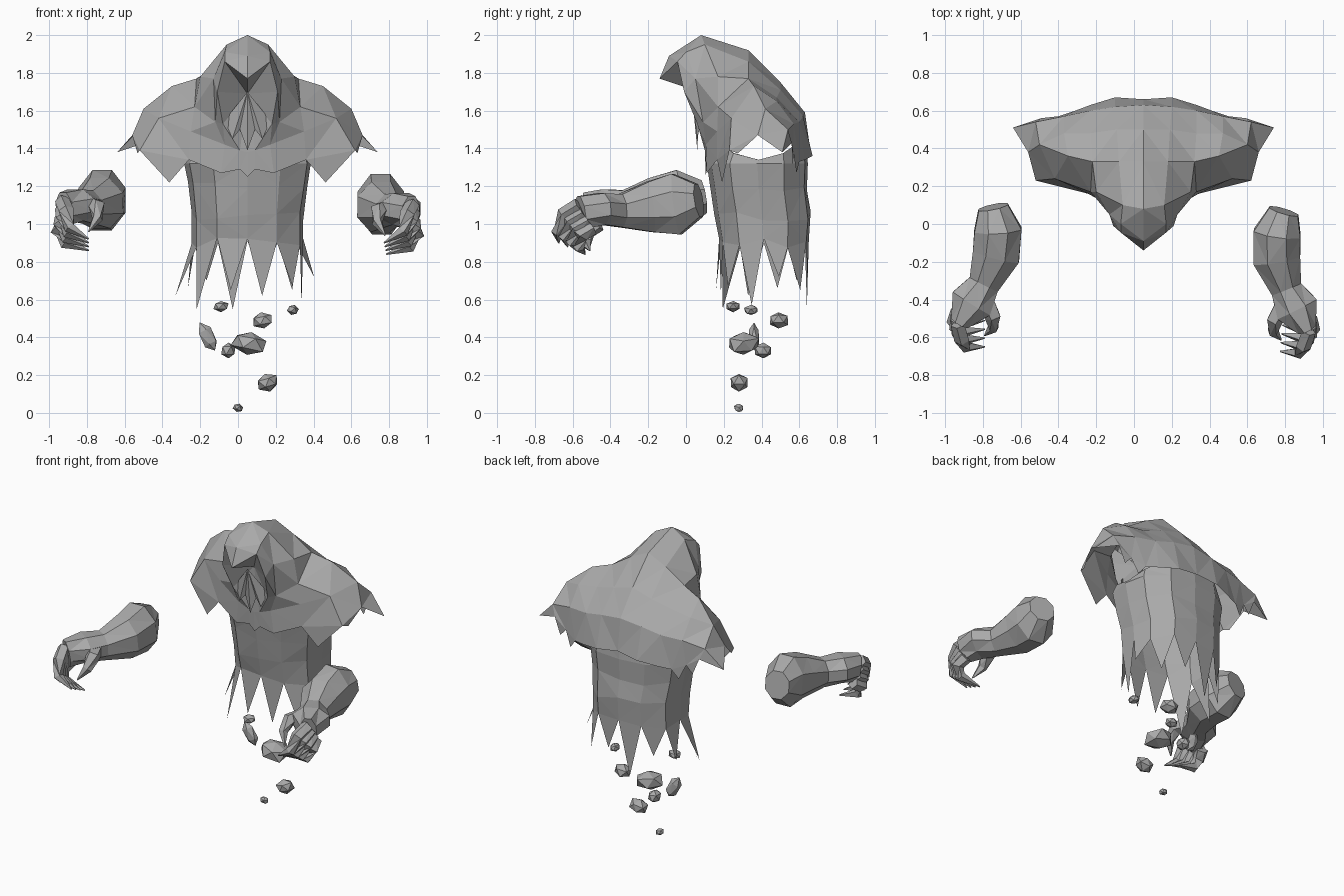
import bpy, bmesh, math, random
from mathutils import Vector, Matrix

random.seed(4)
if "Cube" in bpy.data.objects:
    bpy.data.objects.remove(bpy.data.objects["Cube"], do_unlink=True)

GREY = (0.4, 0.4, 0.4, 1)
stone = bpy.data.materials.new("weathered grey")
stone.use_nodes = True
stone.diffuse_color = GREY
stone.node_tree.nodes["Principled BSDF"].inputs["Base Color"].default_value = GREY

CENTRE = 0.05  # the body's own plane of symmetry


def finish(name, bm, inside, mirrored=False):
    """Turn a bmesh into a flat shaded object facing away from a point inside it."""
    bmesh.ops.remove_doubles(bm, verts=bm.verts, dist=0.001)
    bmesh.ops.triangulate(bm, faces=bm.faces)
    bmesh.ops.recalc_face_normals(bm, faces=bm.faces)
    core = Vector(inside)
    if sum(f.calc_area() * f.normal.dot(f.calc_center_median() - core) for f in bm.faces) < 0:
        bmesh.ops.reverse_faces(bm, faces=bm.faces)
    mesh = bpy.data.meshes.new(name)
    bm.to_mesh(mesh)
    bm.free()
    mesh.materials.append(stone)
    obj = bpy.data.objects.new(name, mesh)
    bpy.context.collection.objects.link(obj)
    if mirrored:
        obj.location.x = CENTRE
        mod = obj.modifiers.new("mirror", 'MIRROR')
        mod.merge_threshold = 0.002


def bridge(bm, rows, closed=False):
    """Join rows of vertices with quads."""
    for a, b in zip(rows, rows[1:]):
        n = len(a)
        for i in range(n if closed else n - 1):
            j = (i + 1) % n
            bm.faces.new((a[i], a[j], b[j], b[i]))


def tube(bm, path, widths, heights, sides, place):
    """Loft a closed tapering tube along a path."""
    pts = [Vector(p) for p in path]
    rings = []
    for i, p in enumerate(pts):
        axis = (pts[min(i + 1, len(pts) - 1)] - pts[max(i - 1, 0)]).normalized()
        up = Vector((0, 0, 1)) if abs(axis.z) < 0.8 else Vector((0, -1, 0))
        side = axis.cross(up).normalized()
        up = side.cross(axis)
        ring = []
        for k in range(sides):
            a = math.tau * (k + 0.5) / sides
            q = p + side * math.cos(a) * widths[i] + up * math.sin(a) * heights[i]
            ring.append(bm.verts.new(place @ q))
        rings.append(ring)
    bridge(bm, rings, closed=True)
    bm.faces.new(rings[0])
    bm.faces.new(rings[-1])


# Hooded mantle: strips from the hood rim over the shoulder to the back
spine = [(0, -.14, 1.77), (0, -.09, 1.89), (0, .08, 2), (0, .33, 1.92),
         (0, .5, 1.75), (0, .63, 1.59), (0, .66, 1.38)]
crown = [(.12, -.045, 1.86), (.12, 0, 1.91), (.11, .1, 1.95), (.13, .33, 1.86),
         (.14, .5, 1.71), (.15, .62, 1.57), (.15, .67, 1.36)]
temple = [(.16, -.01, 1.7), (.18, .05, 1.77), (.25, .17, 1.78), (.27, .33, 1.77),
          (.28, .48, 1.67), (.28, .6, 1.54), (.28, .63, 1.34)]
cheek = [(.13, .06, 1.53), (.17, .09, 1.54), (.28, .17, 1.62), (.4, .36, 1.73),
         (.42, .48, 1.65), (.42, .57, 1.53), (.36, .6, 1.33)]
sleeve = [(.04, .1, 1.39), (.12, .105, 1.42), (.3, .165, 1.49), (.47, .24, 1.56),
          (.55, .42, 1.61), (.57, .54, 1.5), (.45, .57, 1.37)]
cuff = [(.04, .105, 1.29), (.14, .11, 1.27), (.31, .165, 1.34), (.57, .23, 1.39),
        (.61, .38, 1.47), (.69, .51, 1.38), (.54, .56, 1.43)]
bm = bmesh.new()
rows = [[bm.verts.new(p) for p in col]
        for col in (spine, crown, temple, cheek, sleeve, cuff)]
bridge(bm, rows)
edge = rows[-1]
chest = bm.verts.new((0, .1, 1.38)), bm.verts.new((0, .105, 1.25))
bm.faces.new((chest[0], chest[1], edge[0], rows[-2][0]))

# Torn flaps hanging from the sleeve edges
for i, (t, drop) in {2: (.4, .14), 3: (.3, .04)}.items():
    tip = edge[i].co.lerp(edge[i + 1].co, t) - Vector((0, 0, drop))
    bm.faces.new((edge[i], edge[i + 1], bm.verts.new(tip)))
rear = [r[-1] for r in rows[3:]]
for a, b in zip(rear, rear[1:]):
    tip = (a.co + b.co) / 2 - Vector((0, 0, .08))
    bm.faces.new((a, b, bm.verts.new(tip)))
finish("hooded_mantle", bm, (0, .4, 1.4), True)


# Sunken face filling the hood, and the folded beard in front of it
def fan(name, hub, outline):
    bm = bmesh.new()
    top = bm.verts.new(hub)
    loop = [bm.verts.new(p) for p in outline]
    for a, b in zip(loop, loop[1:]):
        bm.faces.new((top, a, b))
    finish(name, bm, (0, 1, 1.5), True)


fan("sunken_face", (0, .1, 1.69), [spine[0], crown[0], temple[0], cheek[0],
                                   sleeve[0], (0, .1, 1.38)])
fan("beard", (0, .03, 1.7), [(.12, .08, 1.55), (.08, .06, 1.45),
                             (.04, .065, 1.5), (0, .06, 1.39)])

# Robe body: open rings, tucked up under the mantle
SIDES = 12
bm = bmesh.new()
rings = []
for z, half, front, back in ((1.42, .32, .14, .63), (1.32, .335, .11, .645),
                             (1.2, .315, .13, .64), (1.04, .295, .15, .66),
                             (.9, .295, .175, .65)):
    ring = []
    for k in range(SIDES):
        a = math.tau * k / SIDES
        c, s = math.cos(a), math.sin(a)
        # squared-off oval with shallow cloth folds
        r = (abs(c) ** 3 + abs(s) ** 3) ** (-1 / 3) * (.97 if k % 3 == 1 else 1)
        top = .06 * s * s - .08 * c * c if z > 1.4 else 0
        wave = random.uniform(-.03, .03) if z < 1.3 else 0
        ring.append(bm.verts.new((CENTRE + half * c * r,
                                  (front + back) / 2 + (back - front) / 2 * s * r,
                                  z + top + wave)))
    rings.append(ring)
bridge(bm, rings, closed=True)

# Ragged hem: one pointed strip under each side, as (drop, outward flare)
hem = rings[-1]
mid = Vector((CENTRE, .41, 0))
strips = ((.18, .25), (.25, .1), (.2, 0), (.35, 0), (.2, 0), (.24, .1),
          (.28, .35), (.35, .25), (.25, .1), (.28, 0), (.23, .1), (.33, 0))
for k, (drop, flare) in enumerate(strips):
    a, b = hem[k], hem[(k + 1) % SIDES]
    tip = (a.co + b.co) / 2
    tip += Vector((tip.x - mid.x, tip.y - mid.y, 0)) * flare
    tip.z = .9 - drop
    tip.y = min(tip.y, .66)
    bm.faces.new((a, b, bm.verts.new(tip)))
finish("ragged_robe", bm, (CENTRE, .4, 1.1))


# Floating forearms with clawed hands
def arm(name, place):
    bm = bmesh.new()
    tube(bm, [(.745, .09, 1.145), (.72, -.03, 1.125), (.73, -.17, 1.11),
              (.795, -.32, 1.09), (.86, -.42, 1.1), (.92, -.52, 1.08)],
         (.085, .135, .135, .09, .125, .055), (.095, .175, .145, .095, .09, .095), 8, place)
    for i in range(4):
        t = i / 3
        width = (.04, .042, .032, .004)
        tube(bm, [(.93, -.46 - .07 * t, 1 + .12 * t),
                  (.95 - .04 * t, -.52 - .09 * t, .96 + .11 * t),
                  (.92 - .03 * t, -.53 - .12 * t, .9 + .08 * t),
                  (.79, -.51 - .14 * t, .86 + .06 * t)],
             width, width, 5, place)
    width = (.055, .045, .03, .004)
    tube(bm, [(.79, -.4, 1.1), (.745, -.49, 1.09), (.745, -.55, 1.03),
              (.79, -.59, .96)], width, width, 5, place)
    finish(name, bm, place @ Vector((.76, -.2, 1.1)))


arm("right_arm", Matrix.Scale(-1, 4, (1, 0, 0)))
elbow = Vector((.72, 0, 0))
arm("left_arm", Matrix.Translation(elbow + Vector((.04, -.02, -.02)))
    @ Matrix.Rotation(math.radians(-5), 4, 'Z') @ Matrix.Translation(-elbow))

# Drifting rubble: position, size, tilt
rubble = [((-.09, .25, .565), (.042, .04, .03), 0),
          ((.29, .345, .545), (.032, .04, .03), .3),
          ((.13, .49, .49), (.06, .055, .045), -.2),
          ((-.16, .36, .4), (.04, .03, .085), -.5),
          ((.06, .305, .37), (.1, .088, .065), .2),
          ((-.05, .41, .33), (.045, .05, .045), 0),
          ((.155, .28, .16), (.06, .055, .048), -.3),
          ((0, .28, .027), (.03, .028, .024), .3)]
for i, (pos, size, tilt) in enumerate(rubble):
    bm = bmesh.new()
    bmesh.ops.create_icosphere(bm, subdivisions=1, radius=1)
    for v in bm.verts:
        v.co *= random.uniform(.9, 1.1)
    shape = Matrix.LocRotScale(Vector(pos), Matrix.Rotation(tilt, 3, 'Y'), Vector(size))
    bmesh.ops.transform(bm, matrix=shape, verts=bm.verts)
    finish(f"rubble_{i + 1}", bm, pos)
